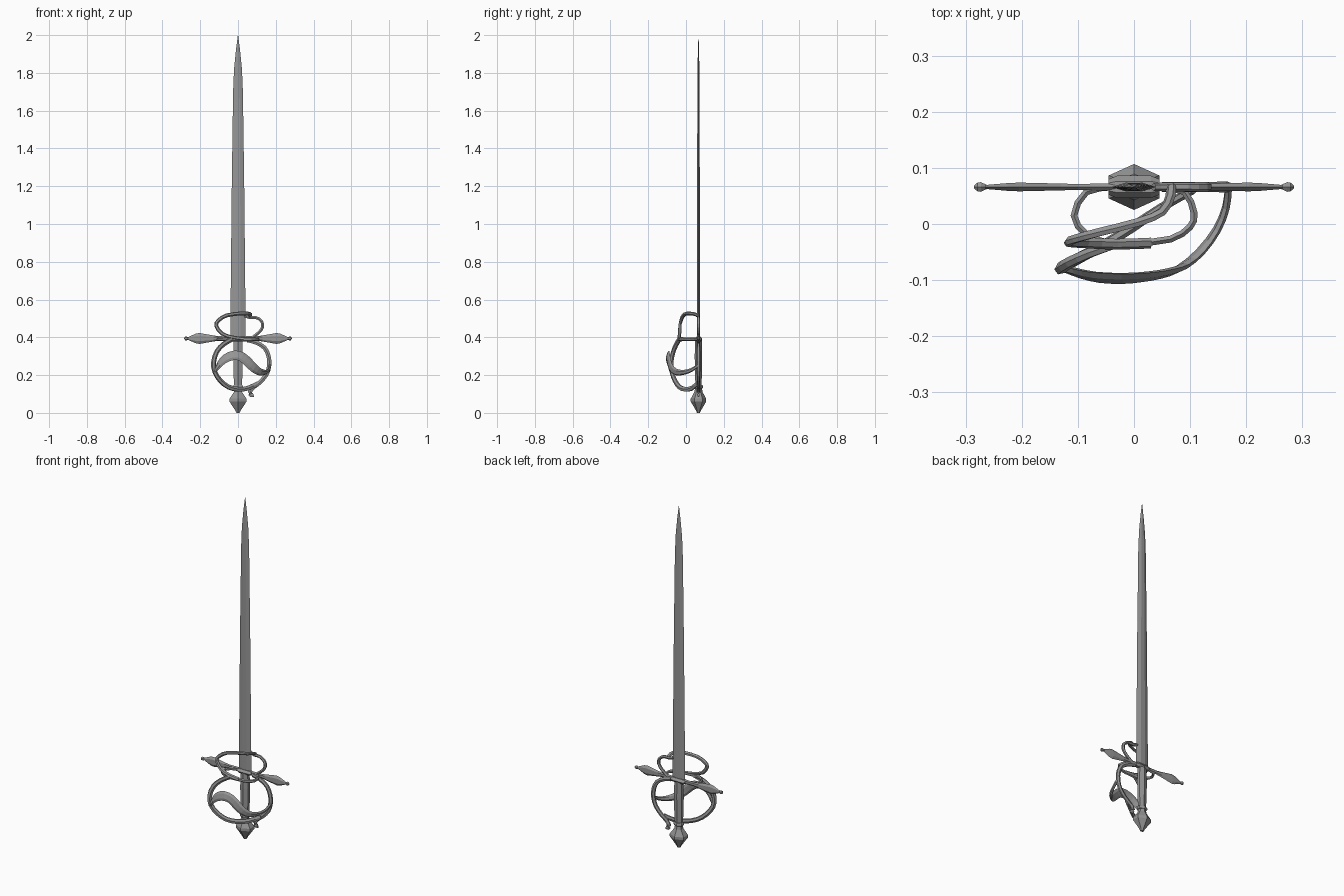
import bpy
from math import cos, sin, pi
from mathutils import Vector

Y = 0.066  # plane of the blade

steel = bpy.data.materials.new("dark_steel")
steel.diffuse_color = (.31, .31, .31, 1)


def make(name, rings):
    """Skin a list of equal vertex rings and cap both ends."""
    n = len(rings[0])
    verts = [v for r in rings for v in r]
    faces = [(i * n + k, i * n + (k + 1) % n, (i + 1) * n + (k + 1) % n, (i + 1) * n + k)
             for i in range(len(rings) - 1) for k in range(n)]
    faces += [tuple(range(n))[::-1], tuple(range(len(verts) - n, len(verts)))]
    me = bpy.data.meshes.new(name)
    me.from_pydata(verts, [], faces)
    me.materials.append(steel)
    ob = bpy.data.objects.new(name, me)
    bpy.context.collection.objects.link(ob)
    bpy.context.view_layer.objects.active = ob
    bpy.ops.object.mode_set(mode='EDIT')
    bpy.ops.mesh.select_all(action='SELECT')
    bpy.ops.mesh.normals_make_consistent(inside=False)
    bpy.ops.object.mode_set(mode='OBJECT')
    return ob


def hexagon(point_on_second):
    off = pi / 2 if point_on_second else 0
    return [(cos(off + k * pi / 3), sin(off + k * pi / 3)) for k in range(6)]


def loft_z(name, sections, shape):
    """Sections are (z, half x, half y)."""
    return make(name, [[(u * a, Y + v * b, z) for u, v in shape] for z, a, b in sections])


def loft_x(name, sections, z, shape):
    """Sections are (x, half y, half z)."""
    return make(name, [[(x, Y + u * a, z + v * b) for u, v in shape] for x, a, b in sections])


def smooth_path(pts):
    """Catmull-Rom: one extra point in each segment."""
    out = []
    for i in range(len(pts) - 1):
        p0, p1, p2, p3 = (Vector(pts[max(0, min(len(pts) - 1, i + j))]) for j in (-1, 0, 1, 2))
        out += [p1, (9 * (p1 + p2) - p0 - p3) / 16]
    return out + [Vector(pts[-1])]


def bar(name, pts, thick, centre):
    """Bent bar; points are (x, y, z, half width), thick is measured away from centre."""
    path = smooth_path([Vector(p) for p in pts])
    c = Vector(centre)
    rings = []
    for i, p in enumerate(path):
        t = (path[min(i + 1, len(path) - 1)] - path[max(i - 1, 0)]).to_3d().normalized()
        pos = p.to_3d()
        out = pos - c
        out = (out - t * out.dot(t)).normalized()
        side = t.cross(out)
        rings.append([pos + side * u * p[3] + out * v * thick for u, v in hexagon(False)])
    return make(name, rings)


# blade with flattened hexagonal section
blade_shape = [(1, 0), (.35, 1), (-.35, 1), (-1, 0), (-.35, -1), (.35, -1)]
loft_z("blade", [(.38, .041, .008), (.6, .039, .008), (1.2, .033, .007), (1.7, .026, .006),
                 (1.82, .021, .005), (1.92, .011, .003), (2.0, .0006, .0004)], blade_shape)

# grip, collar and pommel
loft_z("grip", [(.11, .022, .015), (.2, .027, .018), (.3, .029, .02), (.39, .026, .018)], hexagon(True))
loft_z("grip_collar", [(.128, .026, .021), (.133, .03, .024), (.142, .03, .024), (.147, .026, .021)],
       hexagon(True))
loft_z("pommel", [(0, .010, .008), (.012, .016, .013), (.06, .052, .041), (.075, .052, .041),
                  (.11, .025, .022), (.13, .022, .018)], hexagon(True))

# crossguard: centre block, leaf-shaped arms and end knobs
loft_x("guard_block", [(-.045, .014, .011), (-.03, .02, .015), (.03, .02, .015), (.045, .014, .011)],
       .392, hexagon(False))
for s, tag in ((1, "right"), (-1, "left")):
    loft_x("guard_arm_" + tag, [(s * .03, .008, .013), (s * .1, .006, .012), (s * .13, .007, .016),
                                (s * .205, .009, .029), (s * .225, .008, .025), (s * .265, .004, .007)],
           .394, hexagon(True))
    loft_x("guard_knob_" + tag, [(s * .262, .004, .005), (s * .273, .01, .011), (s * .279, .009, .01),
                                 (s * .285, .003, .003)], .394, hexagon(True))

# horizontal side ring in front of the guard
bar("side_ring", [(-.04, .066, .39, .009), (-.085, .057, .39, .009), (-.107, .015, .39, .009),
                  (-.085, -.018, .39, .01), (-.045, -.034, .39, .011), (.0, -.034, .39, .011),
                  (.065, -.027, .39, .011), (.1, -.005, .39, .01), (.107, .02, .39, .009),
                  (.09, .057, .39, .009), (.05, .066, .39, .009)], .007, (0, .01, .39))

# upper loop from the finger ring around the blade front to the side ring
bar("upper_loop", [(.065, .066, .51, .006), (.065, .05, .522, .007), (.05, .022, .526, .007),
                   (.01, .004, .526, .008), (-.06, -.014, .516, .008), (-.103, -.026, .49, .008),
                   (-.115, -.032, .462, .008), (-.085, -.034, .42, .008), (-.03, -.036, .4, .008),
                   (.03, -.034, .392, .008)], .011, (0, .03, .46))

# finger ring in the plane of the blade
bar("finger_ring", [(.035, Y, .515, .007), (.06, Y, .505, .008), (.095, Y, .505, .008),
                    (.125, Y, .485, .009), (.13, Y, .455, .009), (.11, Y, .425, .009),
                    (.07, Y, .395, .008)], .009, (.05, Y, .45))

# knuckle bow ending in a hook
bar("knuckle_bow", [(.05, Y, .385, .009), (.095, Y, .373, .009), (.14, Y, .345, .009),
                    (.162, Y, .3, .01), (.165, Y, .25, .01), (.149, Y, .2, .009),
                    (.11, Y, .157, .008), (.077, Y, .132, .007), (.063, Y, .108, .007),
                    (.07, Y, .094, .006), (.082, Y, .096, .005)], .013, (.02, Y, .26))

# rear branch from the side ring round to the knuckle bow
bar("left_branch", [(-.03, -.035, .39, .008), (-.075, -.05, .365, .009), (-.112, -.067, .325, .01),
                    (-.129, -.078, .27, .011), (-.123, -.075, .217, .01), (-.093, -.058, .17, .01),
                    (-.05, -.035, .137, .009), (0, -.004, .125, .009), (.05, .03, .13, .008),
                    (.105, .06, .155, .007)], .014, (0, .02, .26))

# S-shaped guard plate between the branch and the knuckle bow
bar("s_guard", [(-.123, -.08, .215, .006), (-.098, -.088, .257, .018), (-.065, -.095, .289, .024),
                (-.02, -.097, .305, .026), (.02, -.094, .297, .026), (.055, -.088, .267, .026),
                (.085, -.077, .237, .024), (.118, -.05, .216, .019), (.148, -.01, .215, .013),
                (.164, .03, .228, .01), (.168, .062, .25, .008)], .007, (0, .05, .26))
